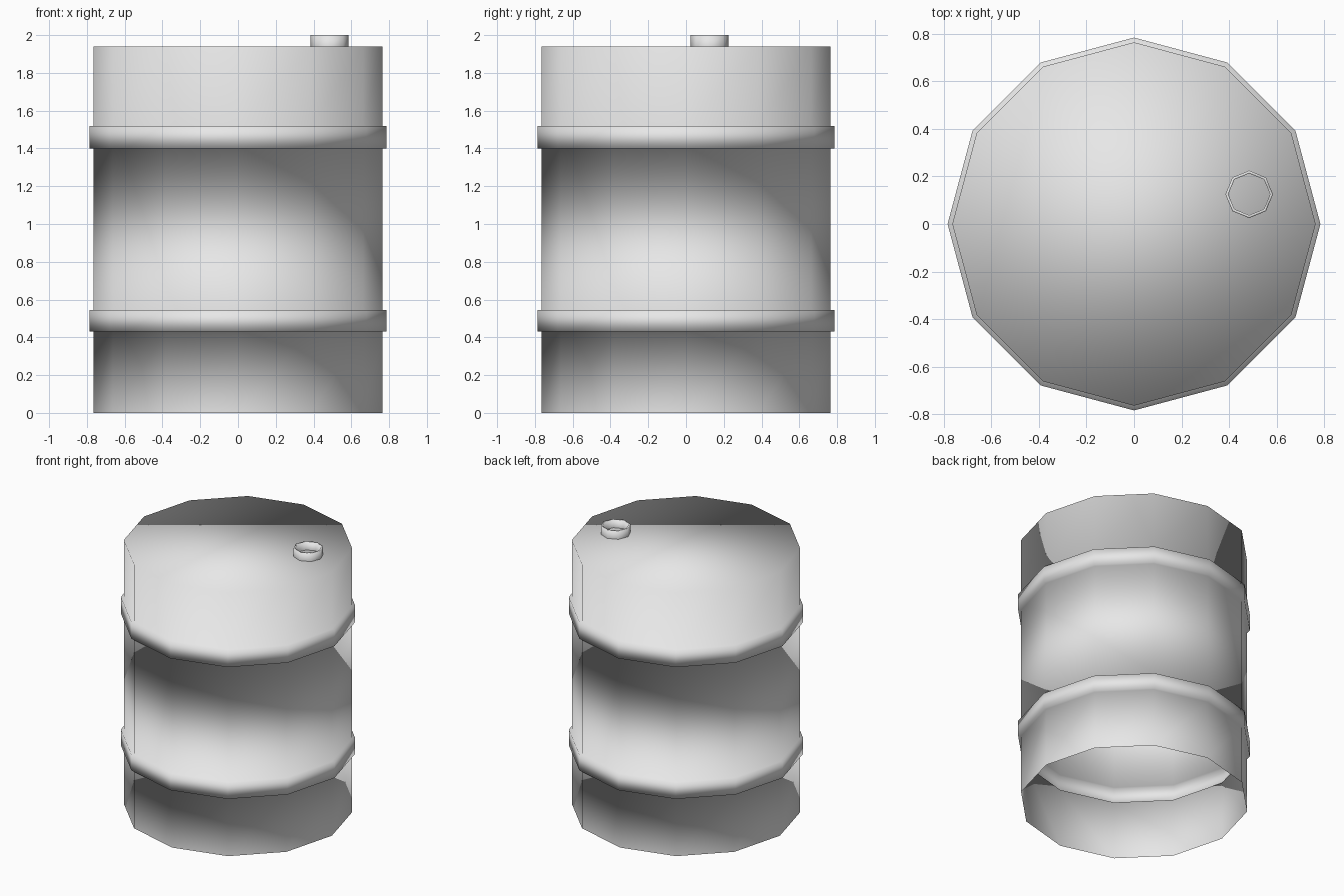
import bpy
import bmesh
from math import cos, sin, tau

cube = bpy.data.objects.get("Cube")
if cube:
    bpy.data.objects.remove(cube, do_unlink=True)

# Single plain grey material
grey = bpy.data.materials.new("light grey")
grey.use_nodes = True
colour = (0.8, 0.8, 0.8, 1.0)
grey.diffuse_color = colour
grey.node_tree.nodes["Principled BSDF"].inputs["Base Color"].default_value = colour


def lathe(name, profile, sides, centre=(0, 0), cap_end=False):
    """Spin a (radius, height) profile into an open smooth-shaded sheet."""
    bm = bmesh.new()
    rings = []
    for r, z in profile:
        rings.append([bm.verts.new((centre[0] + r * cos(tau * i / sides),
                                    centre[1] + r * sin(tau * i / sides), z))
                      for i in range(sides)])
    for low, high in zip(rings, rings[1:]):
        for i in range(sides):
            j = (i + 1) % sides
            bm.faces.new((low[i], low[j], high[j], high[i]))
    if cap_end:
        bm.faces.new(rings[-1])
    for face in bm.faces:
        face.smooth = True
    mesh = bpy.data.meshes.new(name)
    bm.to_mesh(mesh)
    bm.free()
    mesh.materials.append(grey)
    obj = bpy.data.objects.new(name, mesh)
    bpy.context.collection.objects.link(obj)
    return obj


BODY_R, HOOP_R, TOP = 0.765, 0.785, 1.94

# Barrel shell: open underneath, two raised hoops, closed lid
profile = [(BODY_R, 0)]
for bottom, top in ((0.43, 0.545), (1.4, 1.52)):
    profile += [(BODY_R, bottom), (HOOP_R, bottom), (HOOP_R, top), (BODY_R, top)]
profile.append((BODY_R, TOP))
lathe("barrel_shell", profile, 12, cap_end=True)

# Filler neck: short hollow tube on the lid
lathe("filler_neck", [(0.1, TOP), (0.1, 2.0), (0.088, 2.0), (0.088, TOP)],
      8, centre=(0.485, 0.125))
